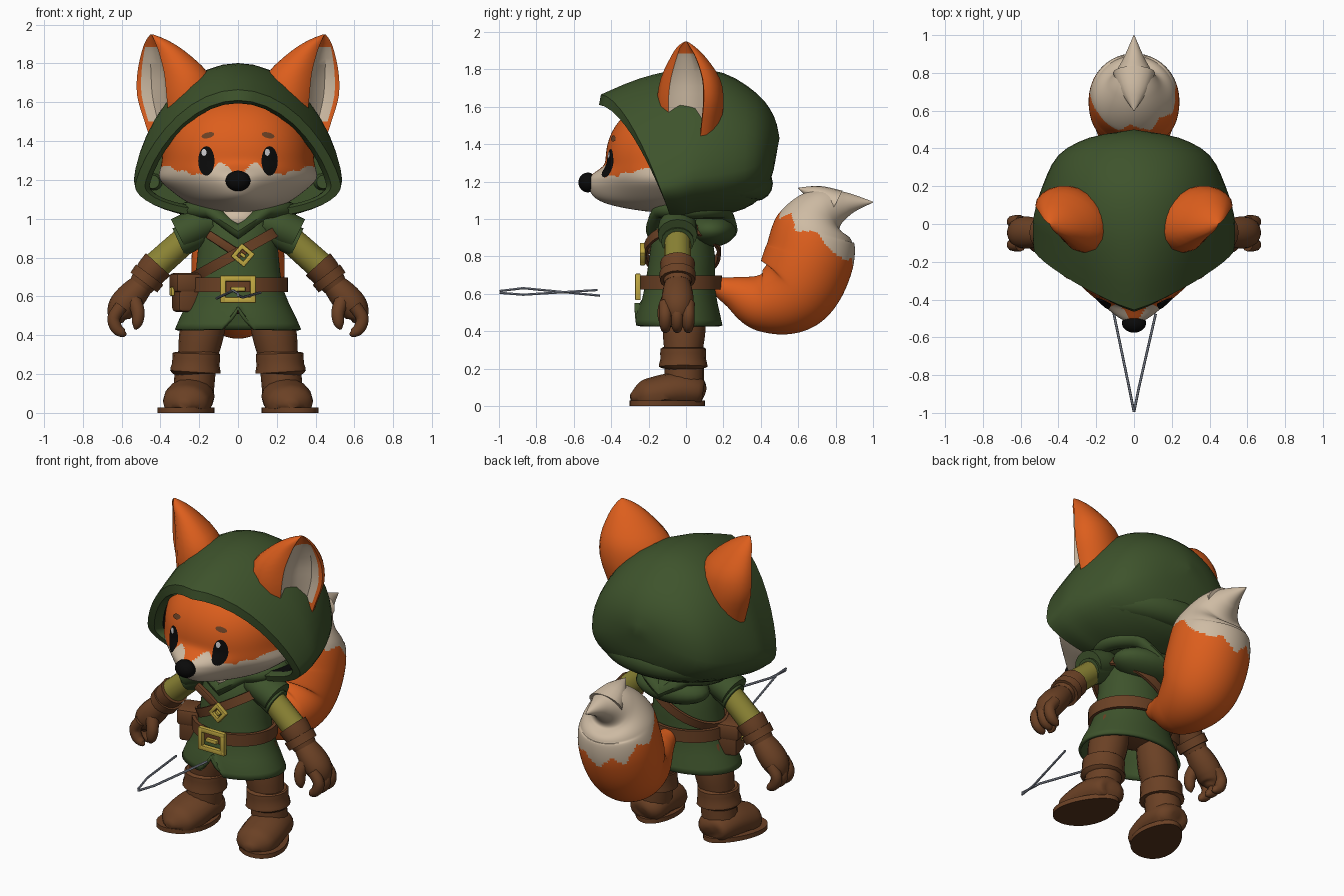
import bpy, bmesh
from math import sin, cos, pi, exp, radians
from mathutils import Vector, Matrix

if "Cube" in bpy.data.objects:
    bpy.data.objects.remove(bpy.data.objects["Cube"])


def material(name, r, g, b):
    m = bpy.data.materials.new(name)
    m.use_nodes = True
    m.diffuse_color = (r, g, b, 1)
    node = next(n for n in m.node_tree.nodes if n.type == 'BSDF_PRINCIPLED')
    node.inputs["Base Color"].default_value = (r, g, b, 1)
    return m


GREEN = material("forest green", .048, .087, .025)
ORANGE = material("fox orange", .72, .112, .012)
CREAM = material("cream fur", .62, .5, .37)
BROWN = material("leather brown", .145, .052, .018)
SOLE = material("dark sole", .1, .036, .013)
BLACK = material("black", .003, .003, .003)
OLIVE = material("olive cloth", .26, .23, .035)
GOLD = material("gold", .54, .4, .055)
STEEL = material("steel grey", .28, .31, .38)
WHITE = material("eye glint", .6, .6, .62)


def finish(name, bm, mats, mirror=False, rule=None, recalc=True):
    if recalc:
        bmesh.ops.recalc_face_normals(bm, faces=bm.faces)
    if rule:
        for f in bm.faces:
            f.material_index = rule(f.calc_center_median())
    me = bpy.data.meshes.new(name)
    bm.to_mesh(me)
    bm.free()
    for m in mats:
        me.materials.append(m)
    me.shade_smooth()
    me.set_sharp_from_angle(angle=radians(42))
    ob = bpy.data.objects.new(name, me)
    bpy.context.collection.objects.link(ob)
    if mirror:
        ob.modifiers.new("mirror", 'MIRROR').use_mirror_merge = False
    return ob


def loft(name, rings, mats, loop=False, caps=True, cell=None, **kw):
    """Skin closed rings of points; cell(i, j) picks a material slot."""
    bm = bmesh.new()
    vs = [[bm.verts.new(p) for p in r] for r in rings]
    n = len(vs[0])
    for i in range(len(vs) if loop else len(vs) - 1):
        a, b = vs[i], vs[(i + 1) % len(vs)]
        for j in range(n):
            f = bm.faces.new((a[j], a[(j + 1) % n], b[(j + 1) % n], b[j]))
            f.material_index = cell(i, j) if cell else 0
    if caps and not loop:
        bm.faces.new(vs[0][::-1])
        bm.faces.new(vs[-1])
    return finish(name, bm, mats, **kw)


def spline(pts, n):
    out = []
    for i in range(len(pts) - 1):
        p = [pts[max(i - 1, 0)], pts[i], pts[i + 1], pts[min(i + 2, len(pts) - 1)]]
        for k in range(n):
            t = k / n
            out.append([b + .5 * t * (c - a + t * (2 * a - 5 * b + 4 * c - d + t * (3 * (b - c) + d - a)))
                        for a, b, c, d in zip(*p)])
    return out + [list(pts[-1])]


def tube(name, path, mats, ref=(0, 1, 0), squash=1, sides=16, n=4, floor=None, **kw):
    pts = spline(path, n)
    cs = [Vector(p[:3]) for p in pts]
    rings = []
    for i, c in enumerate(cs):
        t = (cs[min(i + 1, len(cs) - 1)] - cs[max(i - 1, 0)]).normalized()
        s = Vector(ref)
        s = (s - t * s.dot(t)).normalized()
        u, r = t.cross(s), max(pts[i][3], .002)
        ring = [c + s * r * squash * cos(2 * pi * k / sides) + u * r * sin(2 * pi * k / sides) for k in range(sides)]
        if floor is not None:
            for p in ring:
                p.z = max(p.z, floor)
        rings.append(ring)
    return loft(name, rings, mats, **kw)


def ball(name, c, r, mat):
    bm = bmesh.new()
    bmesh.ops.create_uvsphere(bm, u_segments=24, v_segments=14, radius=1,
                              matrix=Matrix.Translation(c) @ Matrix.Diagonal((*r, 1)))
    return finish(name, bm, [mat])


def box(name, c, size, mat, rot=Matrix(), bevel=.008):
    bm = bmesh.new()
    bmesh.ops.create_cube(bm, size=1, matrix=Matrix.Translation(c) @ rot @ Matrix.Diagonal((*size, 1)))
    bmesh.ops.bevel(bm, geom=bm.edges[:], offset=bevel, segments=2, affect='EDGES', profile=.5)
    return finish(name, bm, [mat])


def band(name, c, rx, ry, tilt, width, thick, mat):
    """Flat strap running round an ellipse."""
    X, Y, Z = Vector((cos(tilt), 0, sin(tilt))), Vector((0, 1, 0)), Vector((-sin(tilt), 0, cos(tilt)))
    rings = []
    for k in range(40):
        a = 2 * pi * k / 40
        rings.append([Vector(c) + X * (rx + o) * cos(a) + Y * (ry + o) * sin(a) + Z * h
                      for o, h in ((0, -width), (thick, -width), (thick, width), (0, width))])
    return loft(name, rings, [mat], loop=True)


def buckle(name, c, w, h, t, angle=0):
    rot = Matrix.Rotation(angle, 4, 'Y')
    bars = [(sx * w, 0, t, 2 * h + t) for sx in (-1, 1)] + [(0, sz * h, 2 * w + t, t) for sz in (-1, 1)]
    for x, z, sx, sz in bars + [(0, 0, w, t * .8)]:
        box(name, Vector(c) + rot @ Vector((x, 0, z)), (sx, .03, sz), GOLD, rot, .006)


# Head with a pulled-out muzzle
RX, RY, HZ, P = .39, .43, 1.3, 2.25


def muzzle(x, z):
    return (.12 + .4 * max(0, 1.2 - z)) * exp(-(x / .17) ** 2 - ((z - 1.15) / .11) ** 4)


def face_y(x, z):
    rz = .36 if z > HZ else .27
    return -RY * max(1 - abs(x / RX) ** P - abs((z - HZ) / rz) ** P, 0) ** (1 / P) - muzzle(x, z)


def fur_mask(c):
    x = abs(c.x)
    edge = 1.2 + .08 * exp(-((x - .085) / .05) ** 2) + .07 * (x / .4) ** 2 + .015 * abs(sin(x * 40))
    return int(c.z < edge)


bm = bmesh.new()
bmesh.ops.create_icosphere(bm, subdivisions=6, radius=1)
for v in bm.verts:
    d = v.co.copy()
    d /= (abs(d.x) ** P + abs(d.y) ** P + abs(d.z) ** P) ** (1 / P)
    z = HZ + d.z * (.36 if d.z > 0 else .27)
    x = d.x * RX
    cheek = 1 + .09 * d.x ** 2 * exp(-((z - 1.2) / .06) ** 2)
    v.co = (x * cheek, d.y * RY - muzzle(x, z) * min(1, -3 * d.y) if d.y < 0 else d.y * .28, z)
finish("head", bm, [ORANGE, CREAM], rule=fur_mask)
ball("nose", (0, -.525, 1.195), (.064, .05, .053), BLACK)


def face_plate(name, x, z, w, h, mat, lift, tilt=0):
    bm = bmesh.new()
    rows = []
    for s in (.02, .35, .7, 1):
        row = []
        for k in range(20):
            a = 2 * pi * k / 20
            px = x + w * s * cos(a)
            pz = z + h * s * sin(a) + tilt * (px - x)
            row.append(bm.verts.new((px, face_y(px, pz) - lift, pz)))
        rows.append(row)
    bm.faces.new(rows[0])
    for a, b in zip(rows, rows[1:]):
        for j in range(20):
            k = (j + 1) % 20
            bm.faces.new((a[j], b[j], b[k], a[k]))
    finish(name, bm, [mat], recalc=False)


for s in (-1, 1):
    face_plate("eye", s * .163, 1.298, .042, .076, BLACK, .006)
    face_plate("eye_glint", s * .163 - .012, 1.342, .013, .018, WHITE, .009)
    face_plate("eyebrow", s * .155, 1.43, .033, .015, BROWN, .006, -s * .2)

# Hood: (front y at top, y at bottom, half width, top, widest height, bottom, arch sharpness)
shell = [(-.455, -.08, .53, 1.665, 1.17, 1.0, 1.5), (-.25, -.01, .535, 1.75, 1.19, .99, 1.45),
         (-.02, .06, .53, 1.8, 1.22, 1.0, 1.3), (.2, .2, .485, 1.78, 1.24, 1.02, 1.1),
         (.38, .36, .4, 1.67, 1.28, 1.08, 1), (.47, .45, .24, 1.55, 1.34, 1.2, 1), (.5, .49, .03, 1.43, 1.4, 1.38, 1)]
lining = [(.05, .08, .47, 1.7, 1.2, 1.03, 1.4), (-.4, -.05, .455, 1.595, 1.17, 1.05, 1.5),
          (-.465, -.09, .48, 1.61, 1.17, 1.035, 1.5)]
rings = []
for yt, yb, w, zt, zw, zb, sharp in lining + spline(shell, 3):
    ring = []
    for k in range(40):
        a = 2 * pi * k / 40
        c = cos(a)
        z = zw + (c ** sharp * (zt - zw) if c > 0 else c * (zw - zb))
        f = min(max((zt - z) / (zt - zb), 0), 1) ** .6
        ring.append(Vector((w * sin(a), yt + (yb - yt) * f, z)))
    rings.append(ring)
loft("hood", rings, [GREEN, BLACK], cell=lambda i, j: int(i == 0))
fold = [(.44 * cos(a), .03 + .34 * sin(a), 1.19, .035 + .06 * sin(a)) for a in [pi * k / 12 for k in range(13)]]
tube("hood_fold", fold, [GREEN], ref=(0, 0, 1), n=2)

# Cowl draped round the neck, open in a V at the chest
rings = []
for k in range(64):
    a = 2 * pi * k / 64
    out = Vector((cos(a), sin(a), 0))
    c = Vector((.25 * cos(a), .03 + .19 * sin(a), .935 + .11 * min(1, 1.8 * abs(cos(a)))))
    rings.append([c + out * .055 * cos(b) + Vector((0, 0, .045 * sin(b))) for b in [pi * j / 6 for j in range(12)]])
loft("cowl", rings, [GREEN], loop=True)
ball("cowl_back", (0, .13, .94), (.24, .14, .09), GREEN)
ball("chest_fur", (0, -.105, 1.0), (.12, .09, .07), CREAM)

# Ears: thick orange shell, cream scoop turned outward
U, V = Vector((.86, .5, 0)), Vector((-.5, .86, 0))
ear = [(.3, .02, 1.36, .15, .12), (.31, .02, 1.5, .19, .16), (.322, .02, 1.63, .22, .17),
       (.34, .02, 1.75, .2, .15), (.385, .01, 1.86, .125, .09), (.42, 0, 1.92, .06, .045), (.445, 0, 1.95, .006, .005)]
rings = []
for x, y, z, w, d in spline(ear, 3):
    sec = [(cos(pi * k / 12), sin(pi * k / 12)) for k in range(13)]
    sec += [(-.9, -.42), (-.65, -.7), (-.35, -.8), (-.08, -.72), (0, -.35), (.3, -.02), (.65, .05), (.85, -.15), (.95, -.2)]
    rings.append([Vector((x, y, z)) + U * w * u + V * d * v for u, v in sec])
loft("ear", rings, [ORANGE, CREAM], mirror=True, cell=lambda i, j: int(16 <= j <= 19 and 2 < i < 13))

# Tunic with a front slit
rings = []
for z, rx, ry, cy in spline([(1.02, .13, .11, 0), (.95, .19, .15, -.02), (.8, .21, .175, -.02), (.67, .225, .185, -.03),
                             (.57, .26, .2, -.035), (.5, .295, .22, -.04), (.43, .325, .235, -.04)], 2):
    ring = []
    for k in range(96):
        a = 2 * pi * k / 96
        x, y = rx * cos(a), cy + ry * sin(a)
        notch = max(0, 1 - abs(x) / .085) * .12 if y < 0 and z < .55 else 0
        ring.append(Vector((x, y, max(z, .43 + notch))))
    rings.append(ring)
tunic = loft("tunic", rings, [GREEN], caps=False)
tunic.modifiers.new("cloth", 'SOLIDIFY').thickness = .018

# Belt, straps, buckles and pouch
band("belt", (0, -.03, .66), .235, .2, 0, .037, .022, BROWN)
band("shoulder_strap", (0, -.02, .825), .25, .19, radians(29), .027, .016, BROWN)
box("short_strap", (-.085, -.19, .875), (.17, .03, .045), BROWN, Matrix.Rotation(radians(33), 4, 'Y'))
buckle("belt_buckle", (0, -.257, .637), .077, .056, .03)
buckle("strap_buckle", (.025, -.232, .812), .033, .033, .023, radians(40))
turn = Matrix.Rotation(radians(-75), 4, 'Z')
base = Vector((-.262, -.07, .615))
box("pouch", base, (.15, .13, .19), BROWN, turn, .02)
box("pouch_flap", base + turn @ Vector((0, -.008, .055)), (.165, .14, .1), BROWN, turn, .02)
box("pouch_clasp", base + turn @ Vector((0, -.08, .01)), (.04, .02, .045), GOLD, turn, .006)

# Arms and gloves
Y = -.045
tube("shoulder_cap", [(.13, Y, .98, .07), (.21, Y, .96, .09), (.305, Y, .915, .092)], [GREEN], squash=1.15, mirror=True)
tube("short_sleeve", [(.19, Y, .93, .07), (.305, Y, .878, .08)], [GREEN], squash=1.1, mirror=True)
tube("sleeve", [(.24, Y, .92, .07), (.42, Y, .76, .073)], [OLIVE], mirror=True)
tube("gauntlet", [(.412, Y, .765, .085), (.45, Y, .722, .08), (.5, Y, .655, .065)], [BROWN], squash=1.1, mirror=True)
tube("gauntlet_band", [(.455, Y, .712, .088), (.485, Y, .672, .086)], [BROWN], squash=1.1, mirror=True)
tube("hand", [(.49, Y, .665, .06), (.545, Y, .605, .075), (.595, Y, .545, .075), (.615, Y, .49, .055), (.61, Y, .46, .02)],
     [BROWN], squash=1.1, mirror=True)
for y in (-.11, -.047, .012):
    tube("finger", [(.6, y, .55, .035), (.64, y, .49, .034), (.625, y, .435, .032), (.59, y, .41, .022), (.575, y, .41, .005)],
         [BROWN], sides=10, mirror=True)
tube("thumb", [(.54, Y - .04, .59, .04), (.515, Y - .07, .52, .036), (.52, Y - .075, .46, .028), (.53, Y - .075, .43, .006)],
     [BROWN], sides=10, mirror=True)

# Legs and boots
SIDE = (1, 0, 0)
ball("hips", (0, -.02, .59), (.21, .15, .08), BROWN)
tube("trouser_leg", [(.15, -.01, .57, .1), (.185, -.01, .42, .115), (.21, -.015, .28, .1)], [BROWN], ref=SIDE, mirror=True)
tube("boot_shaft", [(.215, -.01, .28, .105), (.225, -.01, .16, .105), (.235, -.01, .06, .105)], [BROWN], ref=SIDE, mirror=True)
tube("boot_cuff", [(.215, -.015, .315, .1), (.215, -.015, .305, .122), (.217, -.015, .25, .122), (.22, -.015, .21, .13),
                   (.22, -.015, .2, .1)], [BROWN], ref=SIDE, n=2, mirror=True)
tube("boot_foot", [(.23, .1, .07, .02), (.23, .075, .075, .075), (.245, -.04, .085, .095), (.262, -.17, .06, .095),
                   (.272, -.24, .05, .078), (.28, -.295, .045, .02)], [BROWN], ref=SIDE, squash=1.32, floor=.02, mirror=True)
outline = [2 * pi * k / 32 for k in range(32)]
loft("boot_sole", [[Vector((.262 - .036 * sin(a) + .14 * cos(a) * (1 - .18 * sin(a)), -.1 + .202 * sin(a), z))
                    for a in outline] for z in (0, .028)], [BROWN, SOLE], mirror=True, rule=lambda c: int(c.z < .005))

# Tail with a ragged cream tip
tail = [(0, .12, .66, .03), (0, .25, .61, .085), (0, .41, .56, .165), (0, .57, .615, .225), (0, .655, .78, .24),
        (0, .685, .94, .215), (0, .745, 1.04, .14), (0, .86, 1.08, .065), (0, 1, 1.09, .002)]
tube("tail", tail, [ORANGE, CREAM], ref=SIDE, sides=110, n=18,
     rule=lambda c: int(c.z > 1 - .75 * (c.y - .5) + .08 * abs((c.x * 11 + c.y * 8) % 2 - 1)))
tube("tail_tuft", [(0, .8, 1.08, .08), (0, .7, 1.13, .05), (0, .6, 1.165, .002)], [CREAM], ref=SIDE, squash=1.4)

# Thin crossed rods held out in front
tube("rod_right", [(-.11, -.46, .59, .007), (-.025, -.87, .63, .007), (0, -.995, .615, .007)],
     [STEEL], sides=6, ref=SIDE, n=1)
tube("rod_left", [(.115, -.475, .62, .007), (.025, -.87, .595, .007), (0, -.995, .605, .007)],
     [STEEL], sides=6, ref=SIDE, n=1)
